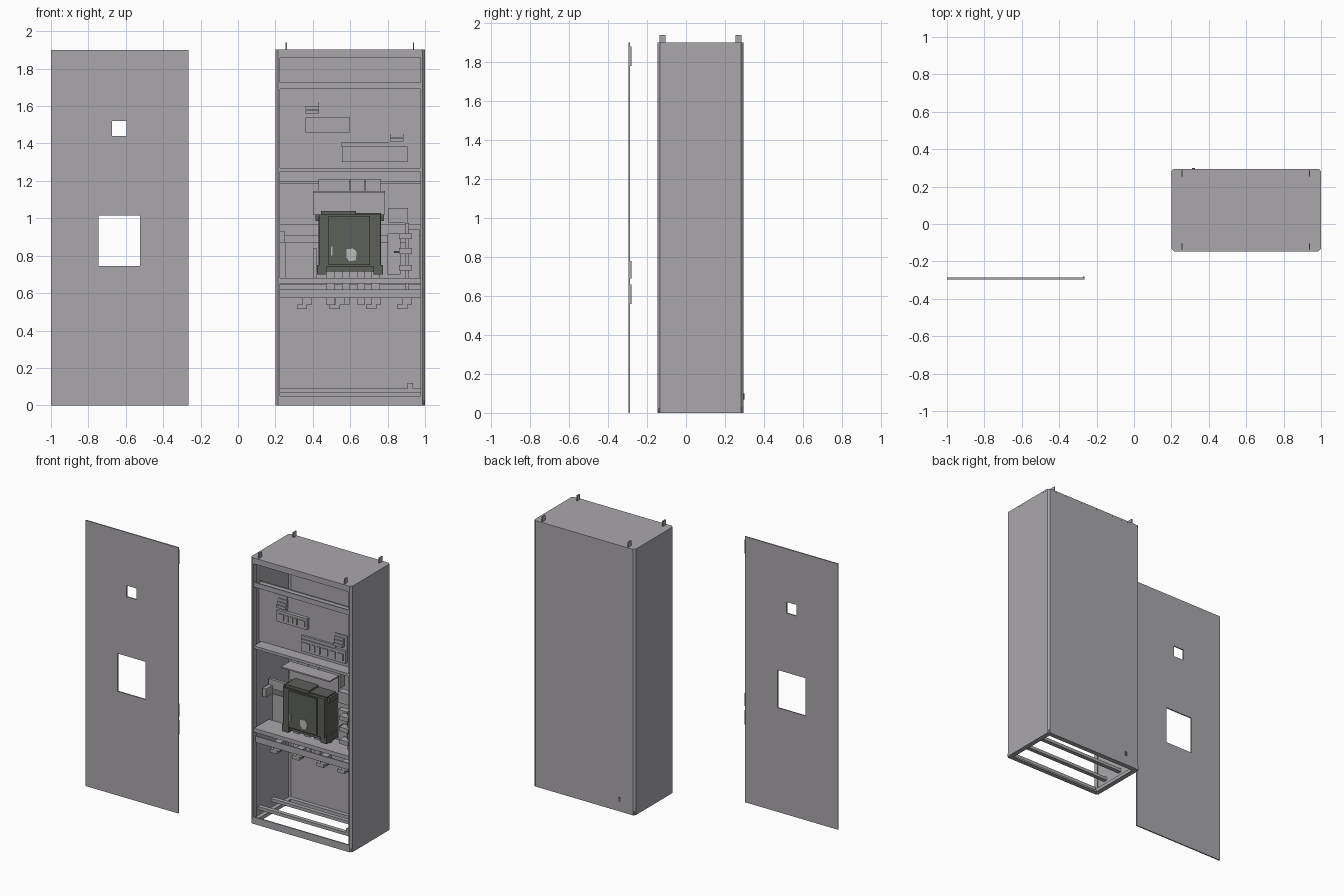
import bpy, bmesh

if "Cube" in bpy.data.objects:
    bpy.data.objects.remove(bpy.data.objects["Cube"])

def material(name, rgb):
    m = bpy.data.materials.new(name)
    m.diffuse_color = (*rgb, 1)
    m.use_nodes = True
    m.node_tree.nodes["Principled BSDF"].inputs["Base Color"].default_value = m.diffuse_color
    return m

GREY = material("cabinet grey", (0.40, 0.39, 0.41))
DARK = material("dark breaker grey", (0.11, 0.115, 0.105))
LIGHT = material("light label grey", (0.50, 0.50, 0.50))

def finish(name, bm, mat):
    bmesh.ops.recalc_face_normals(bm, faces=bm.faces)
    me = bpy.data.meshes.new(name)
    bm.to_mesh(me)
    bm.free()
    me.materials.append(mat)
    ob = bpy.data.objects.new(name, me)
    bpy.context.collection.objects.link(ob)
    return ob

def box(name, x, y, z, mat=GREY):
    """Box from (min, max) pairs."""
    bm = bmesh.new()
    bmesh.ops.create_cube(bm, size=1)
    for v in bm.verts:
        v.co = [r[0] if c < 0 else r[1] for c, r in zip(v.co, (x, y, z))]
    return finish(name, bm, mat)

def prism(name, pts, span, axis="z", mat=GREY, closed=True):
    """Extrude a 2D outline along z (xy points) or y (xz points)."""
    place = (lambda p, t: (p[0], p[1], t)) if axis == "z" else (lambda p, t: (p[0], t, p[1]))
    bm = bmesh.new()
    a = [bm.verts.new(place(p, span[0])) for p in pts]
    b = [bm.verts.new(place(p, span[1])) for p in pts]
    n = len(pts)
    for i in range(n if closed else n - 1):
        j = (i + 1) % n
        bm.faces.new((a[i], a[j], b[j], b[i]))
    if closed:
        bm.faces.new(a)
        bm.faces.new(b)
    return finish(name, bm, mat)

def solidify(ob, t, offset):
    m = ob.modifiers.new("thickness", "SOLIDIFY")
    m.thickness, m.offset = t, offset

# Door: sheet grid with the two cut-outs left open
xs = [-1, -.745, -.675, -.595, -.525, -.265]
zs = [0, .745, 1.015, 1.44, 1.52, 1.9]
holes = {(1, 1), (2, 1), (3, 1), (2, 3)}
bm = bmesh.new()
grid = [[bm.verts.new((x, -.291, z)) for z in zs] for x in xs]
for i in range(5):
    for j in range(5):
        if (i, j) not in holes:
            bm.faces.new((grid[i][j], grid[i + 1][j], grid[i + 1][j + 1], grid[i][j + 1]))
solidify(finish("door_panel", bm, GREY), .009, 0)
for z0, z1 in ((1.78, 1.88), (.69, .78), (.56, .66)):
    box("door_hinge", (-.272, -.265), (-.288, -.280), (z0, z1))

# Cabinet shell: folded sheet, mirrored about x = 0.6
half = [(.222, -.115), (.222, -.144), (.215, -.144), (.203, -.132), (.203, .280), (.215, .292)]
outline = half + [(1.2 - x, y) for x, y in reversed(half)]
solidify(prism("cabinet_shell", outline, (0, 1.9), closed=False), .006, 0)
cap = [(.215, -.147), (.2, -.132), (.2, .28), (.215, .295)]
prism("cabinet_roof", cap + [(1.2 - x, y) for x, y in reversed(cap)], (1.89, 1.902))
box("front_header", (.22, .98), (-.147, -.135), (1.86, 1.892))
for x in (.258, .938):
    for y in (-.12, .27):
        box("lifting_lug", (x - .003, x + .003), (y - .016, y + .016), (1.90, 1.94))

# Base frame and cable rails, open underneath
box("base_front", (.22, .98), (-.147, -.115), (0, .012))
box("base_front_lip", (.22, .98), (-.147, -.138), (0, .05))
box("base_back", (.205, .995), (.26, .292), (0, .025))
for x in (.205, .965):
    box("base_side", (x, x + .03), (-.14, .29), (0, .025))
for y in (-.07, .08):
    box("cable_rail", (.205, .995), (y, y + .03), (.068, .09))
box("earth_block", (.905, .935), (-.07, -.04), (.09, .12))
box("earth_bolt", (.31, .325), (.29, .299), (.07, .10), DARK)

# Upper mounting plate, rails and shelf
box("upper_plate", (.205, .995), (-.055, -.047), (1.265, 1.70))
box("upper_rail", (.222, .978), (-.14, -.05), (1.69, 1.697))
box("upper_rail_lip", (.222, .978), (-.14, -.132), (1.69, 1.725))
box("middle_shelf", (.222, .978), (-.14, -.05), (1.262, 1.27))
box("middle_shelf_lip", (.222, .978), (-.14, -.134), (1.25, 1.27))
box("back_rail", (.205, .995), (.20, .22), (1.185, 1.20))

def module_row(x0, x1, z0, z1, widths):
    """Device strip with a row of raised modules."""
    box("device_strip", (x0, x1), (-.08, -.054), (z0, z1))
    gap = (x1 - x0 - sum(widths)) / (len(widths) + 1)
    x = x0 + gap
    for w in widths:
        box("device_module", (x, x + w), (-.087, -.079), (z0 + .018, z1 - .018))
        x += w + gap

box("left_bracket", (.34, .43), (-.062, -.054), (1.455, 1.645))
module_row(.362, .60, 1.46, 1.54, [.045, .02, .02, .02, .045])
box("right_bracket", (.81, .905), (-.062, -.054), (1.30, 1.49))
module_row(.555, .905, 1.30, 1.385, [.055, .025, .025, .045, .045, .045])
box("strip_cover", (.55, .82), (-.07, -.054), (1.385, 1.405))
for x, z in ((.362, 1.56), (.812, 1.41)):
    for k in range(3):
        box("terminal_step", (x, x + .072), (-.085 + .008 * k, -.054), (z + .021 * k, z + .021 * k + .019))

# Arc chute cover above the breaker
for k in range(4):
    x = .43 + .084 * k
    box("rear_busbar_cover", (x, x + .082), (.06, .12), (1.03, 1.21))
box("chute_cover_top", (.40, .785), (-.085, .02), (1.138, 1.147))
box("chute_cover_back", (.40, .785), (.012, .02), (1.02, 1.14))

# Breaker
box("breaker_body", (.43, .765), (-.09, .03), (.715, 1.01), DARK)
box("breaker_top", (.415, .78), (-.08, .03), (.985, 1.02), DARK)
box("breaker_top_step", (.445, .63), (-.10, .02), (1.01, 1.04), DARK)
box("breaker_top_ledge", (.63, .765), (-.09, .02), (1.01, 1.028), DARK)
box("breaker_front", (.432, .763), (-.11, -.085), (.74, 1.02), DARK)
box("breaker_face", (.485, .705), (-.122, -.10), (.75, 1.012), DARK)
for x in (.422, .725):
    box("breaker_foot", (x, x + .05), (-.105, .03), (.70, .75), DARK)
prism("breaker_label", [(.58, .79), (.595, .77), (.63, .775), (.635, .82), (.615, .838), (.58, .835)],
      (-.126, -.121), "y", LIGHT)
box("breaker_button", (.497, .505), (-.126, -.121), (.80, .85), LIGHT)

# Breaker carrier
box("carrier_plate", (.25, .96), (.03, .038), (.68, .87))
box("carrier_rail", (.222, .978), (.03, .05), (.905, .97))
box("carrier_bracket_left", (.222, .25), (-.04, .04), (.87, .93))
box("carrier_side_left", (.405, .42), (-.06, .03), (.68, .84))
box("lower_shelf", (.222, .978), (-.138, .03), (.672, .68))
box("lower_shelf_lip", (.222, .978), (-.138, -.132), (.652, .68))

# Right-hand auxiliary devices
box("relay_box", (.805, .91), (-.02, .03), (.975, 1.055))
box("terminal_column", (.91, .97), (-.06, .02), (.68, .94))
box("terminal_plate", (.80, .87), (-.01, .03), (.70, .92))
for z in (.72, .81, .89):
    box("terminal_block", (.86, .93), (-.085, -.03), (z, z + .03))
box("terminal_stem", (.895, .915), (-.03, .0), (.57, .975))
box("small_handle", (.835, .90), (-.05, .0), (.815, .825), DARK)

# Lower busbar rail, bars and stepped terminals
box("busbar_rail_front", (.222, .978), (-.125, -.117), (.575, .62))
box("busbar_rail_floor", (.222, .978), (-.125, -.07), (.575, .582))
box("busbar_rail_back", (.222, .978), (-.02, -.01), (.59, .65))
for x in (.47, .555, .635, .715):
    box("vertical_busbar", (x, x + .045), (-.045, -.025), (.54, .72))
step = [(-.035, .515), (.02, .515), (.02, .54), (.045, .54),
        (.045, .58), (-.005, .58), (-.005, .54), (-.035, .54)]
for x in (.35, .525, .72, .885):
    prism("stepped_terminal", [(x + p, z) for p, z in step], (-.09, -.03), "y")
    box("terminal_link", (x - .005, x + .045), (-.09, -.03), (.58, .60))
